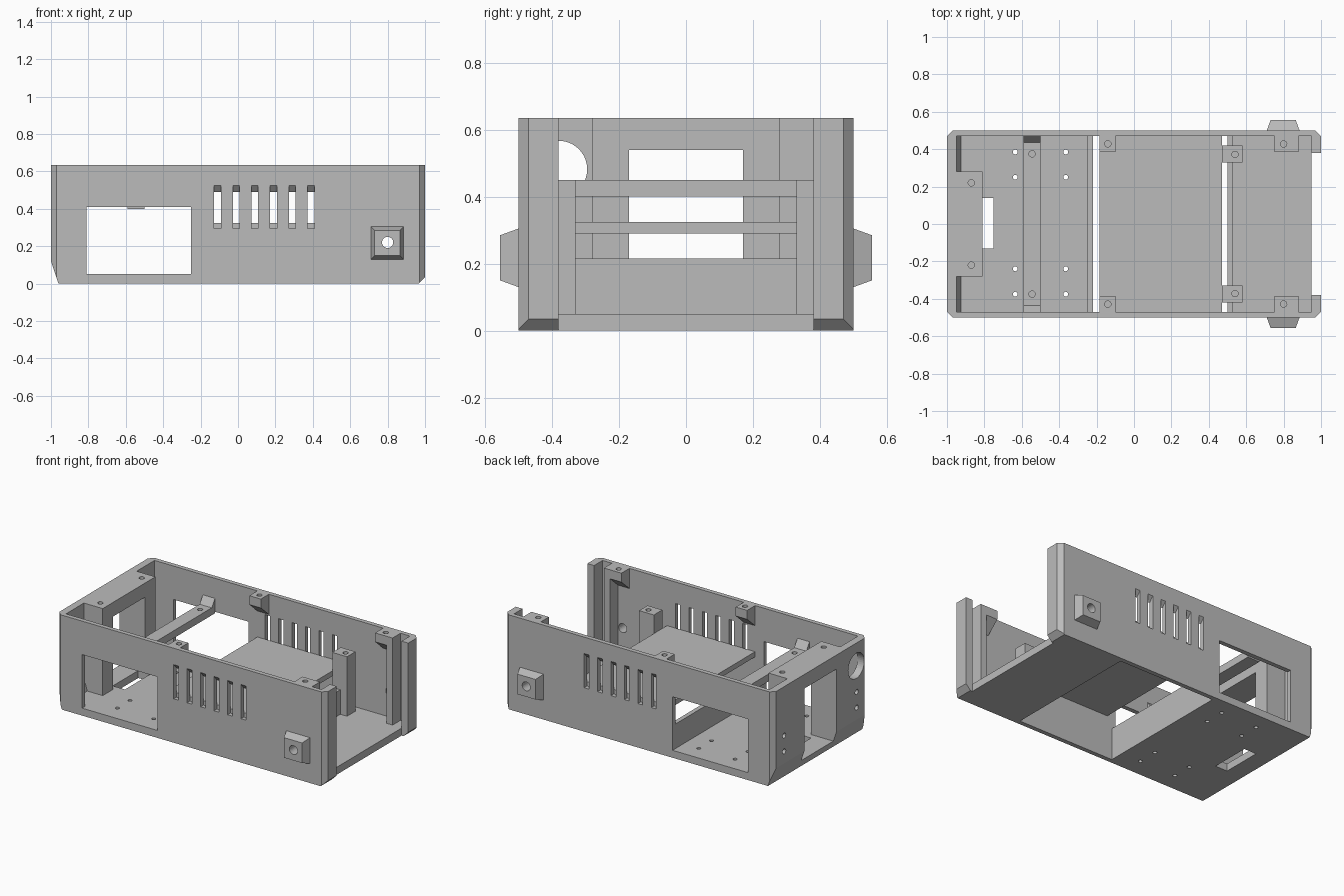
import bpy, bmesh, math
from mathutils import Vector

if "Cube" in bpy.data.objects:
    bpy.data.objects.remove(bpy.data.objects["Cube"], do_unlink=True)

grey = bpy.data.materials.new("plain grey")
grey.use_nodes = True
colour = (0.5, 0.5, 0.5, 1)
grey.diffuse_color = colour
grey.node_tree.nodes["Principled BSDF"].inputs["Base Color"].default_value = colour

H = 0.635            # case height
FLOOR = 0.05         # floor thickness
INNER = 0.47         # inner face of the long walls
SIDES = (1, -1)


def finish(name, bm):
    bmesh.ops.recalc_face_normals(bm, faces=bm.faces)
    mesh = bpy.data.meshes.new(name)
    bm.to_mesh(mesh)
    bm.free()
    mesh.materials.append(grey)
    obj = bpy.data.objects.new(name, mesh)
    bpy.context.collection.objects.link(obj)
    return obj


def prism(name, pts, axis, a, b):
    """Extrude a 2D outline along an axis from a to b."""
    def place(p, t):
        return {"x": (t, p[0], p[1]), "y": (p[0], t, p[1]), "z": (p[0], p[1], t)}[axis]
    bm = bmesh.new()
    low = [bm.verts.new(place(p, a)) for p in pts]
    high = [bm.verts.new(place(p, b)) for p in pts]
    bm.faces.new(low)
    bm.faces.new(high)
    for i in range(len(pts)):
        j = (i + 1) % len(pts)
        bm.faces.new((low[i], low[j], high[j], high[i]))
    return finish(name, bm)


def box(name, x0, x1, y0, y1, z0, z1):
    return prism(name, [(x0, y0), (x1, y0), (x1, y1), (x0, y1)], "z", z0, z1)


def rod(axis, u, v, r, a, b, sides=24):
    ring = [(u + r * math.cos(math.tau * i / sides), v + r * math.sin(math.tau * i / sides))
            for i in range(sides)]
    return prism("cutter", ring, axis, a, b)


def cut(target, cutters):
    for c in cutters:
        c.hide_render = True
        mod = target.modifiers.new("cut", "BOOLEAN")
        mod.operation = "DIFFERENCE"
        mod.solver = "EXACT"
        mod.object = c
    bpy.context.view_layer.update()
    dg = bpy.context.evaluated_depsgraph_get()
    mesh = bpy.data.meshes.new_from_object(target.evaluated_get(dg))
    target.modifiers.clear()
    target.data = mesh
    for c in cutters:
        bpy.data.objects.remove(c, do_unlink=True)


def hole(target, x, y, top, r=0.017):
    cut(target, [rod("z", x, y, r, top - 0.045, top + 0.05, 16)])


# Case shell with bevelled upright corners
c = 0.03
shell = prism("case_shell", [(-1 + c, -0.5), (1 - c, -0.5), (1, -0.5 + c), (1, 0.5 - c),
                             (1 - c, 0.5), (-1 + c, 0.5), (-1, 0.5 - c), (-1, -0.5 + c)],
              "z", 0, H)
cuts = [
    box("cutter", -0.95, 1.1, -INNER, INNER, FLOOR, 1),          # cavity, open end
    box("cutter", -0.22, 0.50, -INNER, INNER, -0.1, 0.2),        # floor opening
    box("cutter", 0.95, 1.1, -INNER, INNER, -0.1, 0.2),          # floor end
    box("cutter", -0.84, -0.75, -0.13, 0.14, -0.1, 0.2),         # cable slot
    box("cutter", -0.81, -0.25, -0.7, 0.7, FLOOR, 0.41),         # long wall windows
    box("cutter", -1.1, -0.9, -0.17, 0.17, FLOOR, 0.54),         # end window
    rod("x", -0.38, 0.482, 0.085, -1.1, -0.9, 40),               # round port
    rod("y", 0.8, 0.22, 0.03, -0.7, 0.7),                        # cross holes
    prism("cutter", [(-1, 0.12), (-0.96, 0), (-0.948, -0.036), (-1.1, -0.036), (-1.1, 0.12)],
          "y", -0.7, 0.7),
    prism("cutter", [(1, 0.035), (0.965, 0), (0.945, -0.02), (1.1, -0.02), (1.1, 0.035)],
          "y", -0.7, 0.7),
]
# Floor screw holes
for x in (-0.635, -0.365):
    for y in (0.385, 0.25, -0.24, -0.375):
        cuts.append(rod("z", x, y, 0.013, -0.1, 0.2, 16))
# End wall screw holes
for s in SIDES:
    for z in (0.2, 0.305):
        cuts.append(rod("x", s * 0.385, z, 0.017, -1.1, -0.9, 16))
    # Vents with a sloping upper edge
    for i in range(6):
        x = -0.11 + i * 0.1
        cuts.append(prism("cutter", [(x - 0.018, 0.295), (x + 0.018, 0.295),
                                     (x + 0.018, 0.49), (x - 0.018, 0.49)],
                          "y", s * 0.44, s * 0.53))
        cuts.append(prism("cutter", [(s * INNER, 0.48), (s * INNER, 0.49), (s * 0.5, 0.525),
                                     (s * 0.53, 0.525), (s * 0.53, 0.48)],
                          "x", x - 0.018, x + 0.018))
cut(shell, cuts)

# Closed end frame: two columns and a top flange
flange = box("end_flange", -0.95, -0.81, -0.28, 0.28, 0.54, H)
for s in SIDES:
    hole(flange, -0.87, s * 0.22, H)
    side = "back" if s > 0 else "front"
    box("end_column_" + side, -0.95, -0.81, s * 0.17, s * 0.28, FLOOR, 0.54)
    prism("end_wall_slope_" + side, [(-0.95, FLOOR), (-0.925, FLOOR), (-0.95, 0.13)],
          "y", s * 0.28, s * INNER)

# Cross bar with sloped ends
bar = box("cross_bar", -0.59, -0.50, -INNER, INNER, 0.40, 0.45)
for s in SIDES:
    hole(bar, -0.545, s * 0.375, 0.45)
    prism("cross_bar_gusset", [(s * 0.435, 0.45), (s * INNER, 0.45), (s * INNER, 0.50)],
          "x", -0.59, -0.50)

# Raised shelf and the low dividers beside the floor opening
box("raised_shelf", -0.185, 0.47, -INNER, INNER, 0.29, 0.325)
box("divider_left_bay", -0.25, -0.22, -INNER, INNER, FLOOR, 0.215)
box("divider_right_bay", 0.50, 0.53, -INNER, INNER, FLOOR, 0.215)

for s in SIDES:
    side = "back" if s > 0 else "front"

    # Standoffs for the shelf
    post = box("standoff_" + side, 0.47, 0.58, s * 0.33, s * 0.42, FLOOR, 0.45)
    hole(post, 0.54, s * 0.372, 0.45)

    # Lid screw tabs with sloped undersides
    for label, x0, x1, hx in (("middle", -0.185, -0.10, -0.14), ("end", 0.75, 0.88, 0.8)):
        tab = prism(label + "_lid_tab_" + side,
                    [(s * INNER, H), (s * 0.385, H), (s * 0.385, 0.575), (s * INNER, 0.50)],
                    "x", x0, x1)
        hole(tab, hx, s * 0.428, H)

    # Rail and corner post forming the groove for the end panel
    box("panel_rail_" + side, 0.835, 0.88, s * 0.385, s * INNER, FLOOR, H)
    foot = prism("corner_post_" + side,
                 [(0.95, 0), (0.965, 0), (1, 0.035), (1, H), (0.95, H)],
                 "y", s * 0.38, s * INNER)

    # Tapered boss on the long wall
    bm = bmesh.new()
    for y, inset in ((0.5, 0), (0.555, 0.02)):
        for x in (0.71 + inset, 0.885 - inset):
            for z in (0.13 + inset, 0.305 - inset):
                bm.verts.new(Vector((x, s * y, z)))
    bmesh.ops.convex_hull(bm, input=bm.verts)
    bmesh.ops.dissolve_limit(bm, angle_limit=0.01, verts=bm.verts, edges=bm.edges)
    boss = finish("side_boss_" + side, bm)
    cut(boss, [rod("y", 0.8, 0.22, 0.03, s * 0.4, s * 0.7)])
